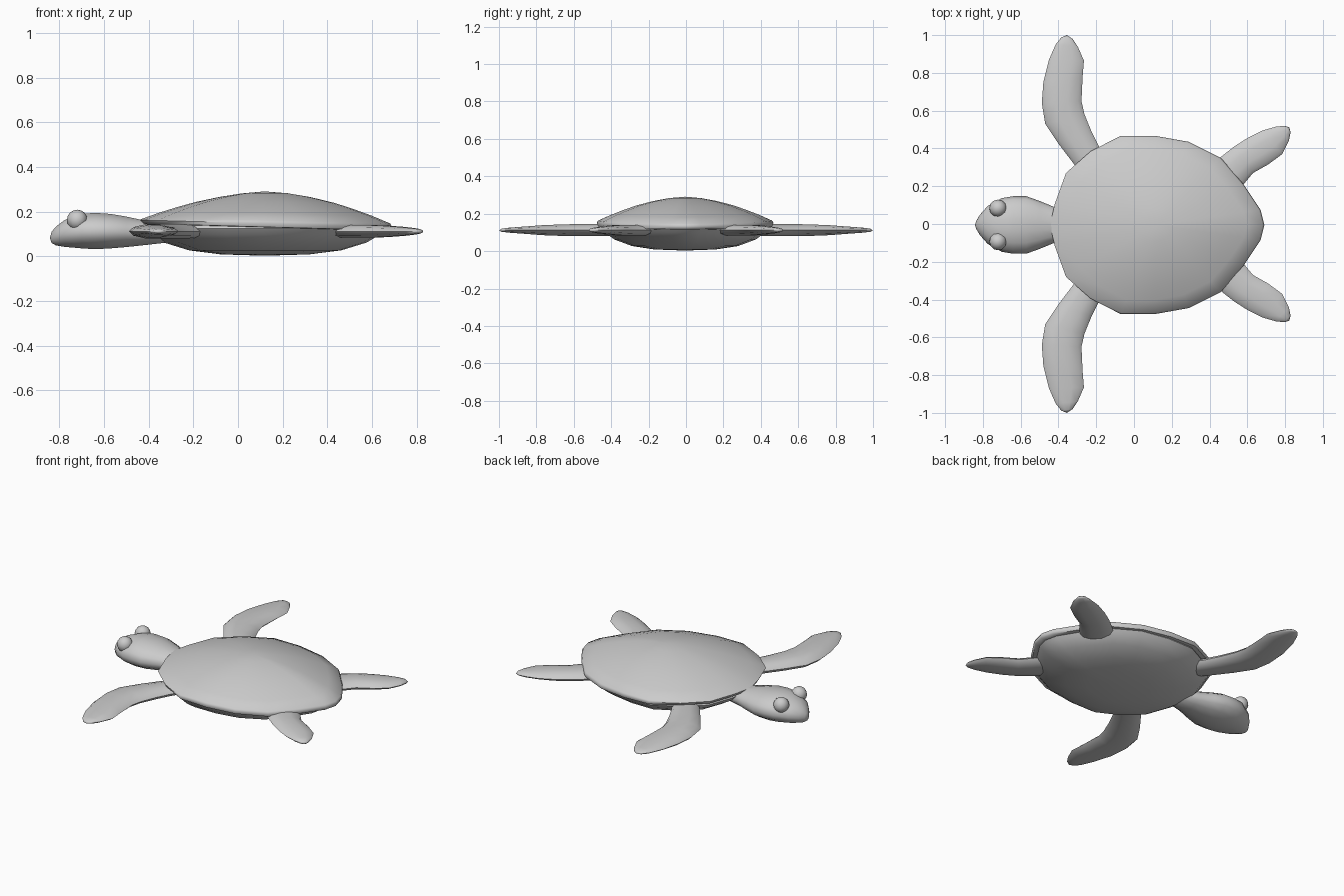
import bpy, bmesh, math
from mathutils import Vector

if "Cube" in bpy.data.objects:
    bpy.data.objects.remove(bpy.data.objects["Cube"])

skin = bpy.data.materials.new("plain grey")
skin.diffuse_color = (0.6, 0.6, 0.6, 1)
skin.use_nodes = True
skin.node_tree.nodes["Principled BSDF"].inputs["Base Color"].default_value = skin.diffuse_color


def finish(name, bm, angle=60):
    bmesh.ops.recalc_face_normals(bm, faces=bm.faces)
    mesh = bpy.data.meshes.new(name)
    bm.to_mesh(mesh)
    bm.free()
    mesh.materials.append(skin)
    ob = bpy.data.objects.new(name, mesh)
    bpy.context.collection.objects.link(ob)
    bpy.ops.object.select_all(action='DESELECT')
    ob.select_set(True)
    bpy.context.view_layer.objects.active = ob
    bpy.ops.object.shade_smooth_by_angle(angle=math.radians(angle))
    return ob


def loft(name, rings, start, end, angle=60):
    """Skin closed rings of points, closing each end with a fan to a point."""
    bm = bmesh.new()
    rows = [[bm.verts.new(p) for p in r] for r in rings]
    n = len(rows[0])
    for a, b in zip(rows, rows[1:]):
        for i in range(n):
            j = (i + 1) % n
            bm.faces.new((a[i], a[j], b[j], b[i]))
    for row, tip in ((rows[0], start), (rows[-1], end)):
        v = bm.verts.new(tip)
        for i in range(n):
            bm.faces.new((row[i], row[(i + 1) % n], v))
    return finish(name, bm, angle)


# Plan outline shared by shell and belly
half = [(0.67, 0.08), (0.58, 0.215), (0.46, 0.355), (0.29, 0.44), (0.11, 0.472),
        (-0.07, 0.472), (-0.23, 0.39), (-0.36, 0.275), (-0.42, 0.11)]
outline = [(0.69, 0)] + half + [(-0.445, 0)] + [(x, -y) for x, y in reversed(half)]
CX, CY = 0.12, -0.005


def plan_ring(s, height):
    pts = []
    for x, y in outline:
        px, py = CX + (x - CX) * s, CY + y * s
        pts.append((px, py, height(x, px)))
    return pts


def rim(x):
    return 0.163 - 0.027 * x


# Domed shell with a thin turned-under lip
rings = [plan_ring(0.93, lambda x, px: rim(x) - 0.03),
         plan_ring(0.985, lambda x, px: rim(x) - 0.028),
         plan_ring(1.0, lambda x, px: rim(x) - 0.012)]
for s, f in ((0.985, 0.02), (0.84, 0.26), (0.7, 0.46), (0.55, 0.65), (0.36, 0.83), (0.18, 0.95)):
    rings.append(plan_ring(s, lambda x, px: rim(x) + (0.29 - rim(x)) *
                           (f - 0.1 * max(0, CX - px) / 0.56)))
loft("shell", rings, (CX, CY, 0.13), (CX, CY, 0.291))

# Rounded belly
rings = [plan_ring(s, lambda x, px: z) for s, z in
         ((0.93, 0.145), (0.95, 0.125), (0.905, 0.098), (0.8, 0.062),
          (0.6, 0.027), (0.35, 0.009))]
loft("belly", rings, (CX, CY, 0.15), (CX, CY, 0.003))

# Head and neck: x, half width, bottom, top
rings = []
for x, w, lo, hi in ((-0.835, 0.022, 0.06, 0.11), (-0.815, 0.055, 0.048, 0.135),
                     (-0.775, 0.1, 0.041, 0.165), (-0.70, 0.142, 0.034, 0.192),
                     (-0.64, 0.152, 0.03, 0.197), (-0.57, 0.152, 0.034, 0.192),
                     (-0.50, 0.127, 0.04, 0.18), (-0.41, 0.09, 0.05, 0.16),
                     (-0.30, 0.07, 0.063, 0.15)):
    rings.append([(x, CY + w * math.cos(a), (lo + hi) / 2 + (hi - lo) / 2 * math.sin(a))
                  for a in (k * math.tau / 14 for k in range(14))])
loft("head", rings, (-0.842, CY, 0.083), (-0.22, CY, 0.11))

# Eyes
for side, label in ((1, "left"), (-1, "right")):
    bm = bmesh.new()
    bmesh.ops.create_uvsphere(bm, u_segments=12, v_segments=8, radius=0.046)
    bmesh.ops.translate(bm, verts=bm.verts, vec=(-0.72, CY + 0.088 * side, 0.163))
    finish(label + "_eye", bm)


def flipper(name, sections, tip, side):
    """Each section: leading edge point, trailing edge point, half thickness."""
    rings = []
    for ax, ay, bx, by, t in sections:
        a, b = Vector((ax, ay * side, 0.112)), Vector((bx, by * side, 0.112))
        mid, arm = (a + b) / 2, (a - b) / 2
        rings.append([mid + arm * math.cos(k * math.tau / 10) +
                      Vector((0, 0, t * math.sin(k * math.tau / 10))) for k in range(10)])
    ax, ay, bx, by, t = sections[0]
    loft(name, rings, ((ax + bx) / 2, (ay + by) / 2 * side, 0.112),
         (tip[0], tip[1] * side, 0.11))


front = [(-0.25, 0.23, -0.11, 0.30, 0.03), (-0.32, 0.32, -0.18, 0.40, 0.033),
         (-0.40, 0.425, -0.225, 0.49, 0.034), (-0.47, 0.53, -0.262, 0.58, 0.034),
         (-0.488, 0.64, -0.278, 0.65, 0.033), (-0.48, 0.75, -0.272, 0.78, 0.028),
         (-0.45, 0.87, -0.265, 0.865, 0.02), (-0.415, 0.95, -0.298, 0.94, 0.014),
         (-0.385, 0.988, -0.325, 0.98, 0.009)]
hind = [(0.36, 0.26, 0.50, 0.12, 0.028), (0.46, 0.355, 0.58, 0.21, 0.03),
        (0.53, 0.41, 0.63, 0.27, 0.03), (0.60, 0.455, 0.71, 0.315, 0.027),
        (0.68, 0.495, 0.785, 0.37, 0.021), (0.75, 0.515, 0.82, 0.44, 0.015),
        (0.795, 0.52, 0.829, 0.485, 0.01)]
for side, label in ((1, "left"), (-1, "right")):
    flipper(label + "_front_flipper", front, (-0.355, 1.0), side)
    flipper(label + "_hind_flipper", hind, (0.822, 0.512), side)
